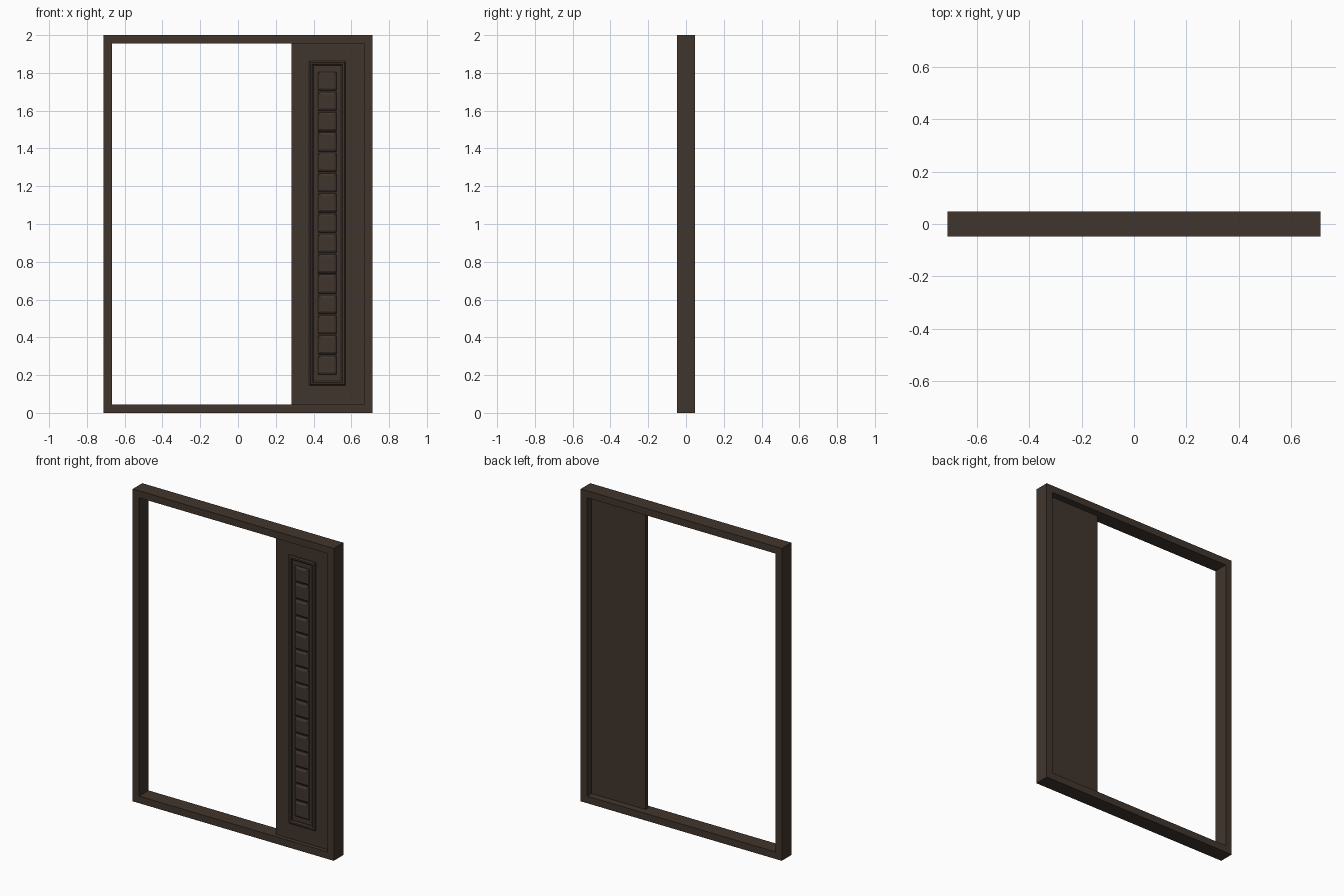
import bpy, bmesh

if "Cube" in bpy.data.objects:
    bpy.data.objects.remove(bpy.data.objects["Cube"])

mat = bpy.data.materials.new("dark_brown_wood")
mat.diffuse_color = (0.053, 0.036, 0.027, 1)
mat.use_nodes = True
mat.node_tree.nodes["Principled BSDF"].inputs["Base Color"].default_value = mat.diffuse_color

HW, HD, T = 0.712, 0.048, 0.045      # frame half width, half depth, border
PX0, PX1 = 0.283, HW - T             # panel sides
PF, PB = -0.022, 0.003               # panel front and back
CX = 0.473                           # ornament centre


def finish(name, bm):
    bmesh.ops.recalc_face_normals(bm, faces=bm.faces)
    me = bpy.data.meshes.new(name)
    bm.to_mesh(me)
    bm.free()
    me.materials.append(mat)
    ob = bpy.data.objects.new(name, me)
    bpy.context.collection.objects.link(ob)
    return ob


def rect_loop(bm, x0, x1, z0, z1, y, inset=0):
    return [bm.verts.new((x, y, z)) for x, z in (
        (x0 + inset, z0 + inset), (x1 - inset, z0 + inset),
        (x1 - inset, z1 - inset), (x0 + inset, z1 - inset))]


def profile_frame(name, x0, x1, z0, z1, profile):
    """Mitred rectangular frame swept from a closed (inset, y) profile."""
    bm = bmesh.new()
    loops = [rect_loop(bm, x0, x1, z0, z1, y, i) for i, y in profile]
    for a, b in zip(loops, loops[1:] + loops[:1]):
        for k in range(4):
            n = (k + 1) % 4
            bm.faces.new((a[k], a[n], b[n], b[k]))
    return finish(name, bm)


def raised_block(name, x0, x1, z0, z1, steps):
    """Solid stack of rectangles from (inset, y) steps, capped at both ends."""
    bm = bmesh.new()
    loops = [rect_loop(bm, x0, x1, z0, z1, y, i) for i, y in steps]
    for a, b in zip(loops, loops[1:]):
        for k in range(4):
            n = (k + 1) % 4
            bm.faces.new((a[k], a[n], b[n], b[k]))
    bm.faces.new(loops[0])
    bm.faces.new(loops[-1])
    return finish(name, bm)


# Outer door frame
profile_frame("door_frame", -HW, HW, 0, 2,
              [(0, -HD), (T, -HD), (T, HD), (0, HD)])

# Fixed side panel
raised_block("side_panel", PX0, PX1, T, 2 - T, [(0, PB), (0, PF)])

# Raised moulding around the ornament
profile_frame("panel_moulding", CX - 0.096, CX + 0.096, 0.146, 1.862,
              [(0, PF + 0.002), (0, PF - 0.008), (0.006, PF - 0.015),
               (0.016, PF - 0.015), (0.023, PF - 0.008), (0.023, PF + 0.002)])

# Column of bevelled square blocks
for i in range(15):
    z = 0.252 + i * 0.1074
    raised_block(f"square_block_{i + 1}", CX - 0.049, CX + 0.049,
                 z - 0.05, z + 0.05,
                 [(0, PF + 0.002), (0, PF - 0.005), (0.004, PF - 0.010), (0.012, PF - 0.015)])
